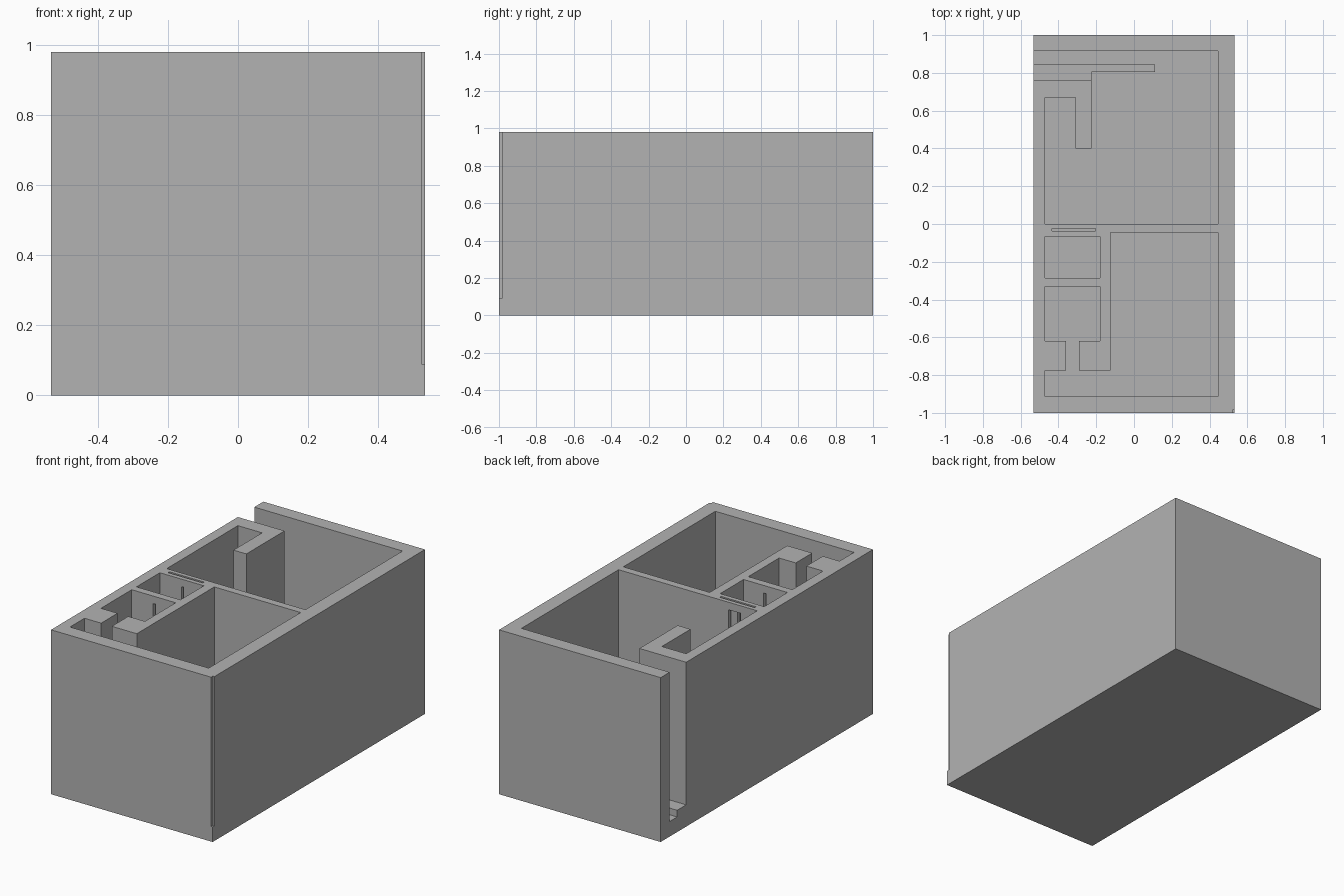
import bpy
import bmesh

if "Cube" in bpy.data.objects:
    bpy.data.objects.remove(bpy.data.objects["Cube"], do_unlink=True)

W, D, H = 0.533, 1.0, 0.98     # half width, half depth, height
FLOOR, SILL, LINTEL = 0.09, 0.13, 0.935
ABOVE = H + 0.1
OUT = W + 0.1

grey = bpy.data.materials.new("plain grey")
grey.use_nodes = True
grey.diffuse_color = (0.45, 0.45, 0.45, 1)
grey.node_tree.nodes["Principled BSDF"].inputs["Base Color"].default_value = grey.diffuse_color


def prism(name, outline, z0, z1):
    """Extrude a plan outline from z0 to z1."""
    bm = bmesh.new()
    base = bm.faces.new([bm.verts.new((x, y, z0)) for x, y in outline])
    top = bmesh.ops.extrude_face_region(bm, geom=[base])["geom"]
    verts = [v for v in top if isinstance(v, bmesh.types.BMVert)]
    bmesh.ops.translate(bm, verts=verts, vec=(0, 0, z1 - z0))
    bmesh.ops.recalc_face_normals(bm, faces=bm.faces)
    mesh = bpy.data.meshes.new(name)
    bm.to_mesh(mesh)
    bm.free()
    mesh.materials.append(grey)
    obj = bpy.data.objects.new(name, mesh)
    bpy.context.collection.objects.link(obj)
    return obj


def rect(x0, x1, y0, y1):
    return [(x0, y0), (x1, y0), (x1, y1), (x0, y1)]


def cut(body, outline, z0=FLOOR, z1=ABOVE):
    """Carve a prism out of the body."""
    tool = prism("cutter", outline, z0, z1)
    mod = body.modifiers.new("cut", "BOOLEAN")
    mod.operation = "DIFFERENCE"
    mod.solver = "EXACT"
    mod.object = tool
    bpy.context.view_layer.objects.active = body
    bpy.ops.object.modifier_apply(modifier=mod.name)
    bpy.data.objects.remove(tool, do_unlink=True)


housing = prism("housing", rect(-W, W, -D, D), 0, H)

# Back chamber with its bent wall and side entrance
cut(housing, [(-OUT, 0.915), (0.445, 0.915), (0.445, 0), (-0.47, 0),
              (-0.47, 0.67), (-0.31, 0.67), (-0.31, 0.40), (-0.225, 0.40),
              (-0.225, 0.76), (-OUT, 0.76)])

# Front chamber joined to a small cell by a narrow passage
cut(housing, [(-0.47, -0.775), (-0.47, -0.912), (0.445, -0.912),
              (0.445, -0.045), (-0.125, -0.045), (-0.125, -0.775),
              (-0.29, -0.775), (-0.29, -0.62), (-0.18, -0.62),
              (-0.18, -0.33), (-0.47, -0.33), (-0.47, -0.62),
              (-0.36, -0.62), (-0.36, -0.775)])

# Middle cell
cut(housing, rect(-0.47, -0.18, -0.285, -0.065))

# Window recess, narrow slits and shutter slot in the cell walls
cut(housing, rect(-0.36, -0.28, -0.03, 0.05), SILL, LINTEL)
for y0, y1 in ((-0.1, -0.02), (-0.36, -0.25)):
    cut(housing, rect(-0.328, -0.313, y0, y1), SILL, LINTEL)
cut(housing, rect(-0.435, -0.205, -0.038, -0.025))

# Small notch on the front corner
cut(housing, rect(0.523, OUT, -D - 0.1, -0.983))

# Low step along the entrance
prism("entrance_step", [(-W, 0.76), (-0.225, 0.76), (-0.225, 0.805),
                        (0.11, 0.805), (0.11, 0.845), (-W, 0.845)], FLOOR, SILL)
